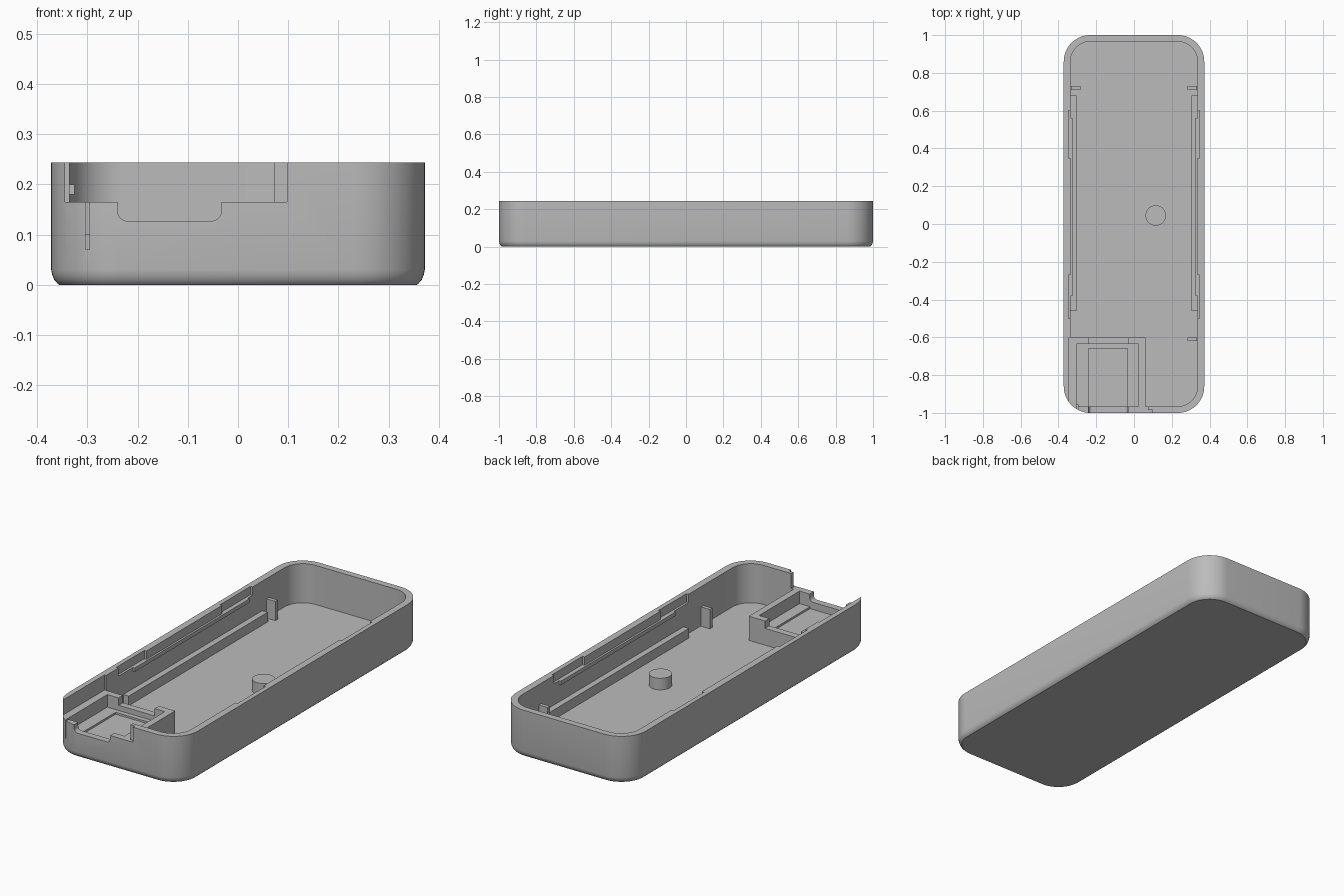
import bpy, bmesh, math
from mathutils import Vector

old = bpy.data.objects.get("Cube")
if old:
    bpy.data.objects.remove(old, do_unlink=True)

grey = bpy.data.materials.new("plain grey")
grey.use_nodes = True
COL = (0.5, 0.5, 0.5, 1)
grey.diffuse_color = COL
grey.node_tree.nodes["Principled BSDF"].inputs["Base Color"].default_value = COL


def finish(name, bm):
    bmesh.ops.recalc_face_normals(bm, faces=bm.faces)
    mesh = bpy.data.meshes.new(name)
    bm.to_mesh(mesh)
    bm.free()
    mesh.materials.append(grey)
    ob = bpy.data.objects.new(name, mesh)
    bpy.context.collection.objects.link(ob)
    return ob


def box(name, x0, x1, y0, y1, z0, z1, round_bottom=0):
    bm = bmesh.new()
    bmesh.ops.create_cube(bm, size=1)
    lo, hi = Vector((x0, y0, z0)), Vector((x1, y1, z1))
    for v in bm.verts:
        v.co = [lo[i] + (v.co[i] + 0.5) * (hi[i] - lo[i]) for i in range(3)]
    if round_bottom:
        edges = [e for e in bm.edges if all(v.co.z == min(z0, z1) or abs(v.co.z - z0) < 1e-5 for v in e.verts)
                 and abs(e.verts[0].co.x - e.verts[1].co.x) < 1e-5]
        bmesh.ops.bevel(bm, geom=edges, offset=round_bottom, segments=6, profile=0.5, affect='EDGES')
    return finish(name, bm)


def rounded_prism(name, hx, hy, r, layers, segs=14):
    """Rounded rectangle lofted through (inset, z) layers."""
    bm = bmesh.new()
    rings = []
    for inset, z in layers:
        ring = []
        for q, (sx, sy) in enumerate([(1, 1), (-1, 1), (-1, -1), (1, -1)]):
            for i in range(segs + 1):
                a = math.pi / 2 * (q + i / segs)
                ring.append(bm.verts.new((sx * (hx - r) + (r - inset) * math.cos(a),
                                          sy * (hy - r) + (r - inset) * math.sin(a), z)))
        rings.append(ring)
    n = len(rings[0])
    for a, b in zip(rings, rings[1:]):
        for i in range(n):
            bm.faces.new((a[i], a[(i + 1) % n], b[(i + 1) % n], b[i]))
    bm.faces.new(rings[0][::-1])
    bm.faces.new(rings[-1])
    return finish(name, bm)


def boolean(ob, tool, op='DIFFERENCE'):
    tool.hide_render = True
    mod = ob.modifiers.new("cut", 'BOOLEAN')
    mod.operation, mod.solver, mod.object = op, 'EXACT', tool
    bpy.context.view_layer.objects.active = ob
    bpy.ops.object.modifier_apply(modifier=mod.name)
    bpy.data.objects.remove(tool, do_unlink=True)


def smooth(ob):
    bpy.ops.object.select_all(action='DESELECT')
    ob.select_set(True)
    bpy.context.view_layer.objects.active = ob
    bpy.ops.object.shade_smooth_by_angle(angle=math.radians(30))


TOP, FLOOR, LEDGE, NOTCH = 0.243, 0.04, 0.165, 0.127

# Tray shell with softened bottom edge
tray = rounded_prism("tray_shell", 0.372, 1.0, 0.14,
                     [(0.016, 0), (0.012, 0.003), (0.006, 0.01), (0.002, 0.02), (0, 0.03), (0, TOP)])
boolean(tray, rounded_prism("cavity", 0.336, 0.966, 0.105, [(0, FLOOR), (0, 0.3)]))

# Connector bay, trimmed to the rounded corner and joined to the shell
bay = box("connector_bay", -0.35, 0.06, -0.98, -0.6, 0.03, LEDGE)
boolean(bay, rounded_prism("trim", 0.36, 0.985, 0.128, [(0, 0.01), (0, 0.3)]), 'INTERSECT')
boolean(tray, bay, 'UNION')

# Bay pocket, front openings and slit
boolean(tray, box("front_opening", -0.345, 0.073, -1.1, -0.6, LEDGE, 0.3))
boolean(tray, box("opening_step", 0.05, 0.098, -1.1, -0.984, LEDGE, 0.3))
boolean(tray, box("pocket", -0.305, 0.025, -0.966, -0.635, 0.1, 0.3))
boolean(tray, box("pocket_recess", -0.24, -0.035, -0.966, -0.66, 0.09, 0.3))
boolean(tray, box("plug_notch", -0.24, -0.033, -1.1, -0.96, NOTCH, 0.3, 0.02))
boolean(tray, box("rear_notch", -0.24, -0.033, -0.65, -0.55, NOTCH, 0.3))
boolean(tray, box("slit", -0.304, -0.296, -1.1, -0.955, 0.07, 0.3))

# Clip slots in both side walls
for s in (-1, 1):
    for y0, y1 in ((0.35, 0.6), (-0.5, -0.27)):
        xa, xb = sorted((s * 0.3, s * 0.348))
        boolean(tray, box("clip_slot", xa, xb, y0, y1, 0.2, 0.3))
smooth(tray)

# Side rails and clip ridges
for s, side in ((-1, "right"), (1, "left")):
    xa, xb = sorted((s * 0.34, s * 0.305))
    box(side + "_rail", xa, xb, -0.46, 0.68, FLOOR - 0.01, 0.09)
    xa, xb = sorted((s * 0.34, s * 0.326))
    box(side + "_clip_ridge", xa, xb, -0.38, 0.56, 0.18, 0.2)

# Small locating tabs on the walls
for name, s, y in (("right_rear_tab", -1, 0.72), ("left_rear_tab", 1, 0.72), ("left_front_tab", 1, -0.61)):
    xa, xb = sorted((s * 0.333, s * 0.283))
    box(name, xa, xb, y - 0.01, y + 0.01, FLOOR - 0.01, 0.14)

# Round support pin
bm = bmesh.new()
bmesh.ops.create_cone(bm, cap_ends=True, segments=40, radius1=0.054, radius2=0.054, depth=0.07)
bmesh.ops.translate(bm, verts=bm.verts, vec=(0.115, 0.045, 0.065))
smooth(finish("support_pin", bm))
